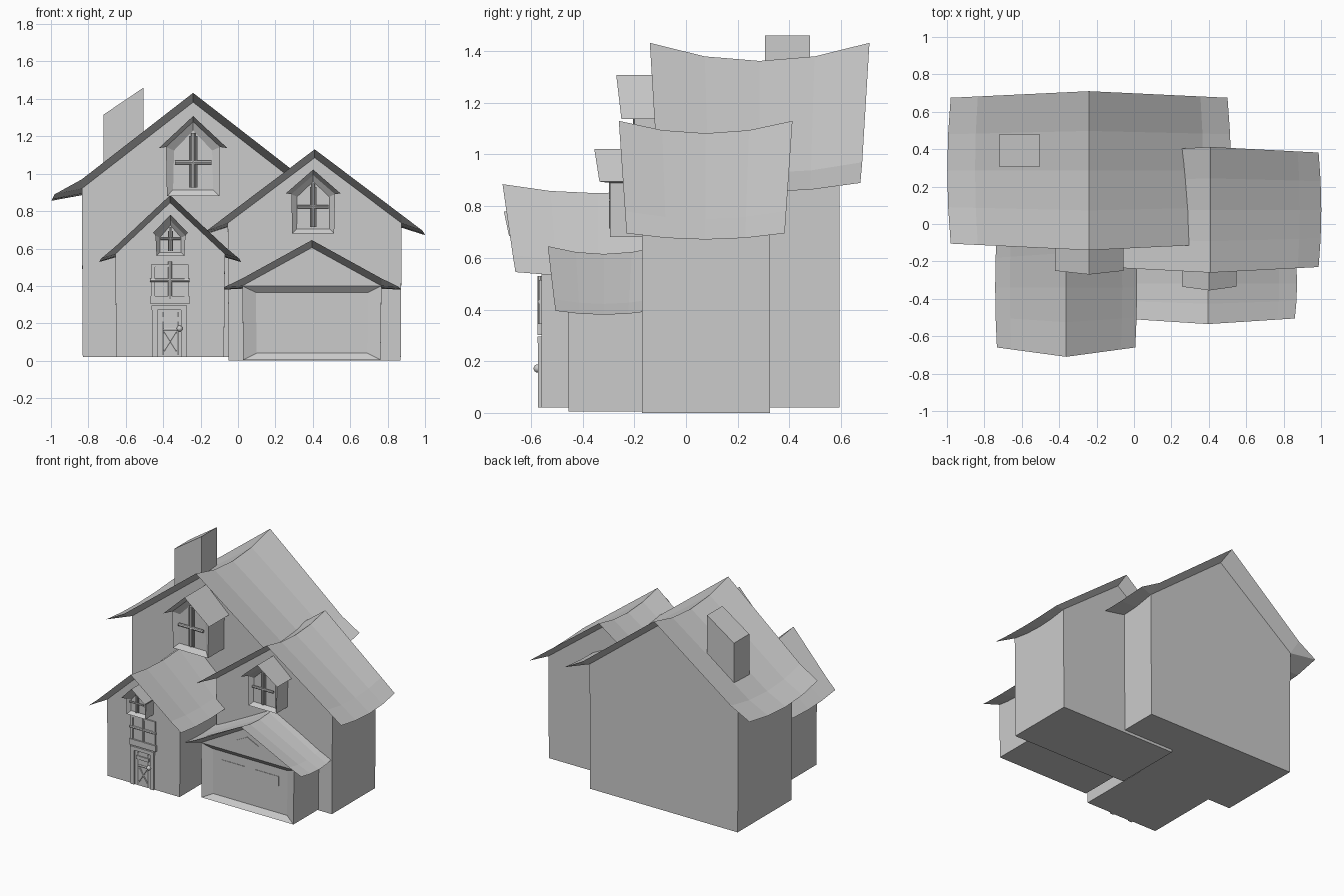
import bpy, bmesh
from math import pi, atan2, hypot
from mathutils import Vector, Matrix

if "Cube" in bpy.data.objects:
    bpy.data.objects.remove(bpy.data.objects["Cube"])


def finish(name, bm):
    bmesh.ops.recalc_face_normals(bm, faces=bm.faces)
    me = bpy.data.meshes.new(name)
    bm.to_mesh(me)
    bm.free()
    ob = bpy.data.objects.new(name, me)
    bpy.context.collection.objects.link(ob)
    return ob


def gabled(name, xc, hw, w, wall_y, roof_y, z0, za, zk, ze, th, sag=0.0, dy=0.0,
           inset=None, split=False, stations=5):
    """Gabled block: walls plus a sagging roof with sharp, flared overhangs."""
    bm = bmesh.new()
    loops = []
    for i in range(stations):
        t = -1 + 2 * i / (stations - 1)
        k = 1 - t * t
        yw = (wall_y[0] + wall_y[1]) / 2 + t * (wall_y[1] - wall_y[0]) / 2
        ym, yh = sum(roof_y) / 2, (roof_y[1] - roof_y[0]) / 2

        def roof(x, z, s):
            yr = ym + t * (yh - dy * abs(x) / w)
            return (xc + x * (1 + 0.025 * k * (sag > 0)), yr, z - s * k)
        s2 = sag * 0.5
        pts = [(xc - hw + .005, yw, z0), (xc + hw - .005, yw, z0), (xc + hw, yw, zk - th - s2 * k),
               roof(w, ze, s2), roof(hw, zk, sag * .6), roof(0, za, sag),
               roof(-hw, zk, sag * .6), roof(-w, ze, s2), (xc - hw, yw, zk - th - s2 * k)]
        loops.append([bm.verts.new(p) for p in pts])
    for a, b in zip(loops, loops[1:]):
        for j in range(9):
            n = (j + 1) % 9
            bm.faces.new((a[j], a[n], b[n], b[j]))
    # gable walls and the slanted undersides of the overhangs
    target = None
    for L, y in ((loops[0], wall_y[0]), (loops[-1], wall_y[1])):
        top = bm.verts.new((xc, y, za - th))
        if split:
            f = bm.faces.new((L[0], L[1], L[2], L[8]))
            bm.faces.new((L[8], L[2], top))
        else:
            f = bm.faces.new((L[0], L[1], L[2], top, L[8]))
        target = target or f
        bm.faces.new((L[2], L[4], L[5], top))
        bm.faces.new((L[8], L[6], L[5], top))
        bm.faces.new((L[2], L[3], L[4]))
        bm.faces.new((L[8], L[7], L[6]))
    bmesh.ops.recalc_face_normals(bm, faces=bm.faces)
    if inset:
        bmesh.ops.inset_individual(bm, faces=[target], thickness=inset[0], depth=0)
        for v in target.verts:
            v.co.y += inset[1]
            if split:
                v.co.x = xc + (v.co.x - xc) * 0.89
    return finish(name, bm)


def box(name, x, y, z):
    bm = bmesh.new()
    bmesh.ops.create_cube(bm, size=1)
    for v in bm.verts:
        v.co = Vector([r[0] if c < 0 else r[1] for c, r in zip(v.co, (x, y, z))])
    return finish(name, bm)


def rod(name, a, b, r, y, n=8):
    """Round bar between two (x, z) points on a front wall."""
    bm = bmesh.new()
    dx, dz = b[0] - a[0], b[1] - a[1]
    m = (Matrix.Translation(((a[0] + b[0]) / 2, y, (a[1] + b[1]) / 2))
         @ Matrix.Rotation(atan2(dx, dz), 4, 'Y'))
    bmesh.ops.create_cone(bm, cap_ends=True, segments=n, radius1=r, radius2=r,
                          depth=hypot(dx, dz), matrix=m)
    return finish(name, bm)


def prism(name, pts, y0, y1):
    bm = bmesh.new()
    f = bm.faces.new([bm.verts.new((x, y0, z)) for x, z in pts])
    r = bmesh.ops.extrude_face_region(bm, geom=[f])
    for v in r['geom']:
        if isinstance(v, bmesh.types.BMVert):
            v.co.y = y1
    return finish(name, bm)


# main blocks
gabled("main_house", -.24, .595, .74, (-.02, .595), (-.14, .71), .02,
       1.432, .97, .89, .05, .07, .035)
gabled("right_wing", .41, .465, .577, (-.17, .325), (-.26, .412), 0,
       1.13, .78, .695, .045, .048, .03)
gabled("entry_wing", -.363, .293, .37, (-.56, .04), (-.71, .03), .02,
       .885, .61, .545, .04, .035, .05)
gabled("garage", .395, .372, .465, (-.455, -.12), (-.535, -.10), .005,
       .645, .44, .395, .04, .03, .03, inset=(.05, .03), split=True)

# dormers: center x, half width, eave half width, front y, roof y, back y, z values, frame
for name, xc, hw, w, yf, rf, yb, z0, za, ze, fr in (
        ("main_dormer", -.24, .145, .183, -.20, -.27, .03, .88, 1.308, 1.137, .047),
        ("wing_dormer", .402, .117, .146, -.295, -.355, -.12, .68, 1.022, .895, .034),
        ("entry_dormer", -.361, .08, .093, -.65, -.705, -.5, .56, .78, .685, .026)):
    zk = za - (za - ze) * hw / w
    gabled(name, xc, hw, w, (yf, yb), (rf, yb), z0, za, zk, ze, .03, dy=.02,
           inset=(fr, .025), stations=2)
    # window bars and sill
    zm = z0 + (za - z0) * .42
    x0, x1 = xc - hw + fr, xc + hw - fr
    r = hw * .08
    rod(name + "_upright", (xc, z0 + fr), (xc, za - .03 - fr * 1.3), r, yf + .006)
    rod(name + "_crossbar", (x0, zm), (x1, zm), r, yf + .006)
    for s in (-1, 1):
        rod(name + "_mullion", (xc + s * r * 1.5, z0 + fr), (xc + s * r * 1.5, za - .06 - fr),
            r * .5, yf + .012, 6)

# chimney with a sloped top
chimney = box("chimney", (-.72, -.505), (.305, .48), (.95, 1.46))
for v in chimney.data.vertices:
    if v.co.z > 1.2 and v.co.x < -.6:
        v.co.z = 1.315

# garage door windows and gable diamond
for x0 in (.16, .435):
    box("garage_window", (x0, x0 + .19), (-.428, -.40), (.238, .305))
prism("gable_diamond", [(.31, .497), (.395, .455), (.485, .497), (.395, .54)], -.459, -.44)

# window over the entry door
Y = -.56
box("transom_pane", (-.44, -.28), (Y - .003, Y + .02), (.32, .50))
box("transom_sill", (-.468, -.258), (Y - .014, Y + .02), (.302, .345))
for x in (-.455, -.275):
    box("transom_side", (x - .01, x + .01), (Y - .009, Y + .02), (.345, .515))
box("transom_head", (-.465, -.265), (Y - .009, Y + .02), (.50, .515))
rod("transom_upright", (-.363, .33), (-.363, .53), .011, Y - .004)
rod("transom_crossbar", (-.47, .43), (-.26, .43), .01, Y - .004)

# entry door
for x in (-.445, -.29):
    box("door_jamb", (x - .014, x + .014), (Y - .013, Y + .02), (.02, .29))
box("door_head", (-.462, -.273), (Y - .015, Y + .02), (.27, .295))
box("door_panel", (-.431, -.304), (Y - .004, Y + .02), (.02, .27))
box("door_shelf", (-.415, -.315), (Y - .012, Y + .02), (.21, .235))
rod("door_rail", (-.40, .165), (-.325, .165), .008, Y - .004, 6)
for x in (-.402, -.322):
    rod("door_stile", (x, .03), (x, .26), .007, Y - .004, 6)
rod("door_brace", (-.395, .05), (-.33, .155), .005, Y - .004, 6)
rod("door_brace", (-.33, .05), (-.395, .155), .005, Y - .004, 6)
bm = bmesh.new()
bmesh.ops.create_uvsphere(bm, u_segments=12, v_segments=8, radius=.016,
                          matrix=Matrix.Translation((-.312, Y - .014, .172)))
knob = finish("door_knob", bm)
for p in knob.data.polygons:
    p.use_smooth = True
